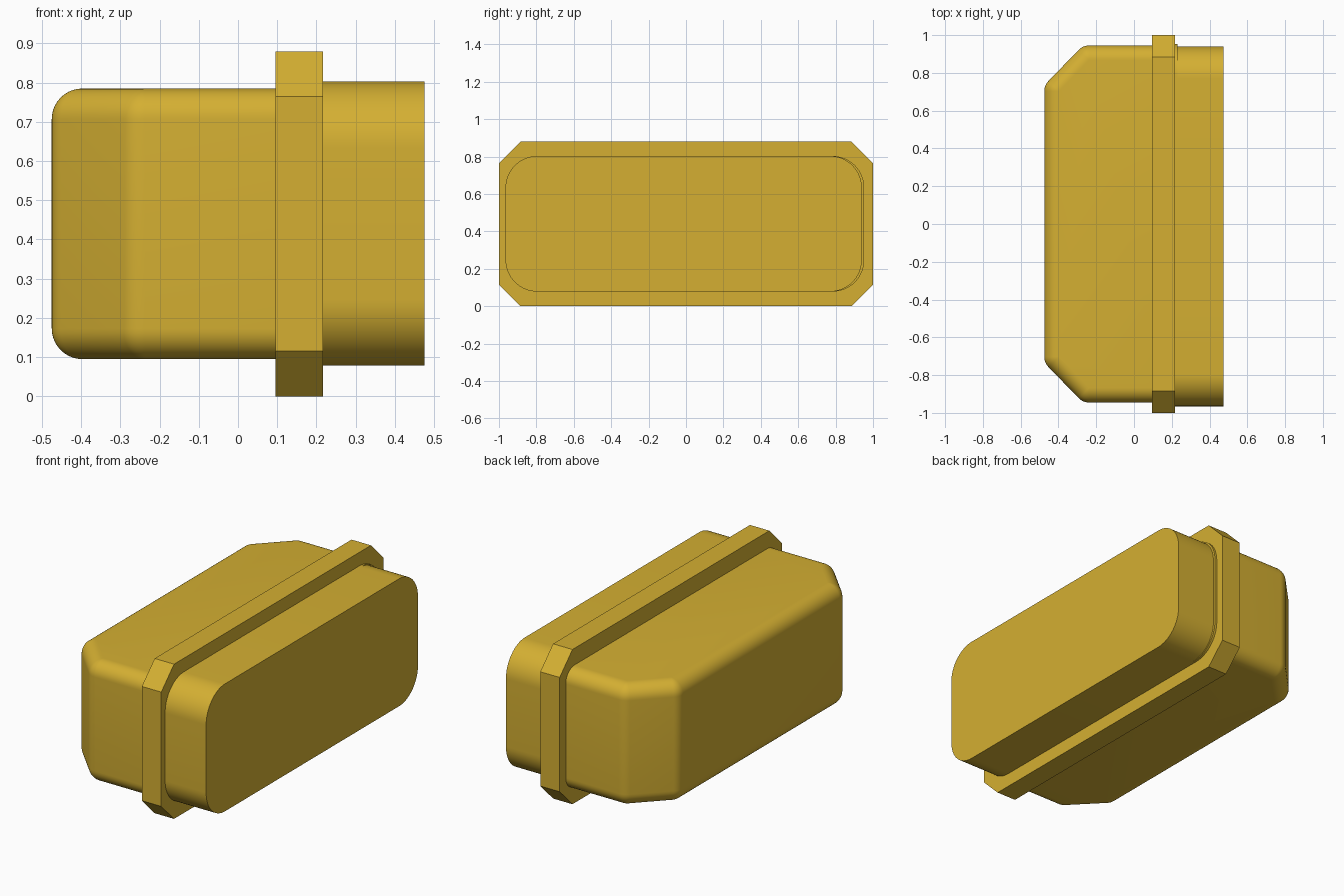
import bpy, bmesh, math

if "Cube" in bpy.data.objects:
    bpy.data.objects.remove(bpy.data.objects["Cube"])

gold = bpy.data.materials.new("gold")
gold.diffuse_color = (0.66, 0.43, 0.032, 1)
gold.use_nodes = True
gold.node_tree.nodes["Principled BSDF"].inputs["Base Color"].default_value = gold.diffuse_color


def finish(name, bm):
    bmesh.ops.remove_doubles(bm, verts=bm.verts, dist=1e-5)
    bmesh.ops.recalc_face_normals(bm, faces=bm.faces)
    mesh = bpy.data.meshes.new(name)
    bm.to_mesh(mesh)
    bm.free()
    mesh.materials.append(gold)
    obj = bpy.data.objects.new(name, mesh)
    bpy.context.collection.objects.link(obj)
    bpy.ops.object.select_all(action='DESELECT')
    obj.select_set(True)
    bpy.context.view_layer.objects.active = obj
    bpy.ops.object.shade_smooth_by_angle(angle=math.radians(30))
    return obj


def loft(name, rings):
    """Skin a list of equal closed rings and close both ends."""
    bm = bmesh.new()
    loops = [[bm.verts.new(p) for p in ring] for ring in rings]
    n = len(loops[0])
    for a, b in zip(loops, loops[1:]):
        for i in range(n):
            j = (i + 1) % n
            bm.faces.new((a[i], a[j], b[j], b[i]))
    bm.faces.new(loops[0])
    bm.faces.new(loops[-1])
    return finish(name, bm)


def slab(name, x0, x1, y0, y1, z0, z1, corner, steps):
    """Rectangle in y-z with cut (steps=1) or rounded corners, extruded along x."""
    pts = []
    centres = [(y1 - corner, z1 - corner), (y0 + corner, z1 - corner),
               (y0 + corner, z0 + corner), (y1 - corner, z0 + corner)]
    for k, (cy, cz) in enumerate(centres):
        for i in range(steps + 1):
            a = math.pi / 2 * (k + i / steps)
            pts.append((cy + corner * math.cos(a), cz + corner * math.sin(a)))
    return loft(name, [[(x, y, z) for y, z in pts] for x in (x0, x1)])


# Main body: plan with two cut corners, all outer edges rounded by R
R, X0, X_END, Y, Z0, Z1 = 0.078, -0.475, 0.15, 0.945, 0.095, 0.785
T = R * math.tan(math.pi / 8)
CORES = [(-0.27 + T, Y - R, 90), (X0 + R, 0.735 - T, 135)]


def body_ring(r, z):
    half = [(X_END, Y - R + r)]
    for cx, cy, start in CORES:
        for i in range(7):
            a = math.radians(start + 45 * i / 6)
            half.append((cx + r * math.cos(a), cy + r * math.sin(a)))
    return [(x, y, z) for x, y in half] + [(x, -y, z) for x, y in reversed(half)]


STEPS = 10
angles = [math.pi / 2 * i / STEPS for i in range(STEPS + 1)]
rings = [body_ring(R * math.cos(a), Z0 + R - R * math.sin(a)) for a in reversed(angles)]
rings += [body_ring(R * math.cos(a), Z1 - R + R * math.sin(a)) for a in angles]
loft("body", rings)

# Collar with cut corners
slab("collar", 0.095, 0.217, -1.0, 1.0, 0.0, 0.88, 0.115, 1)

# Thin seat between collar and cap
slab("cap_seat", 0.20, 0.23, -0.965, 0.953, 0.078, 0.803, 0.17, 16)

# End cap with rounded corners
slab("end_cap", 0.205, 0.475, -0.965, 0.94, 0.078, 0.803, 0.17, 16)
